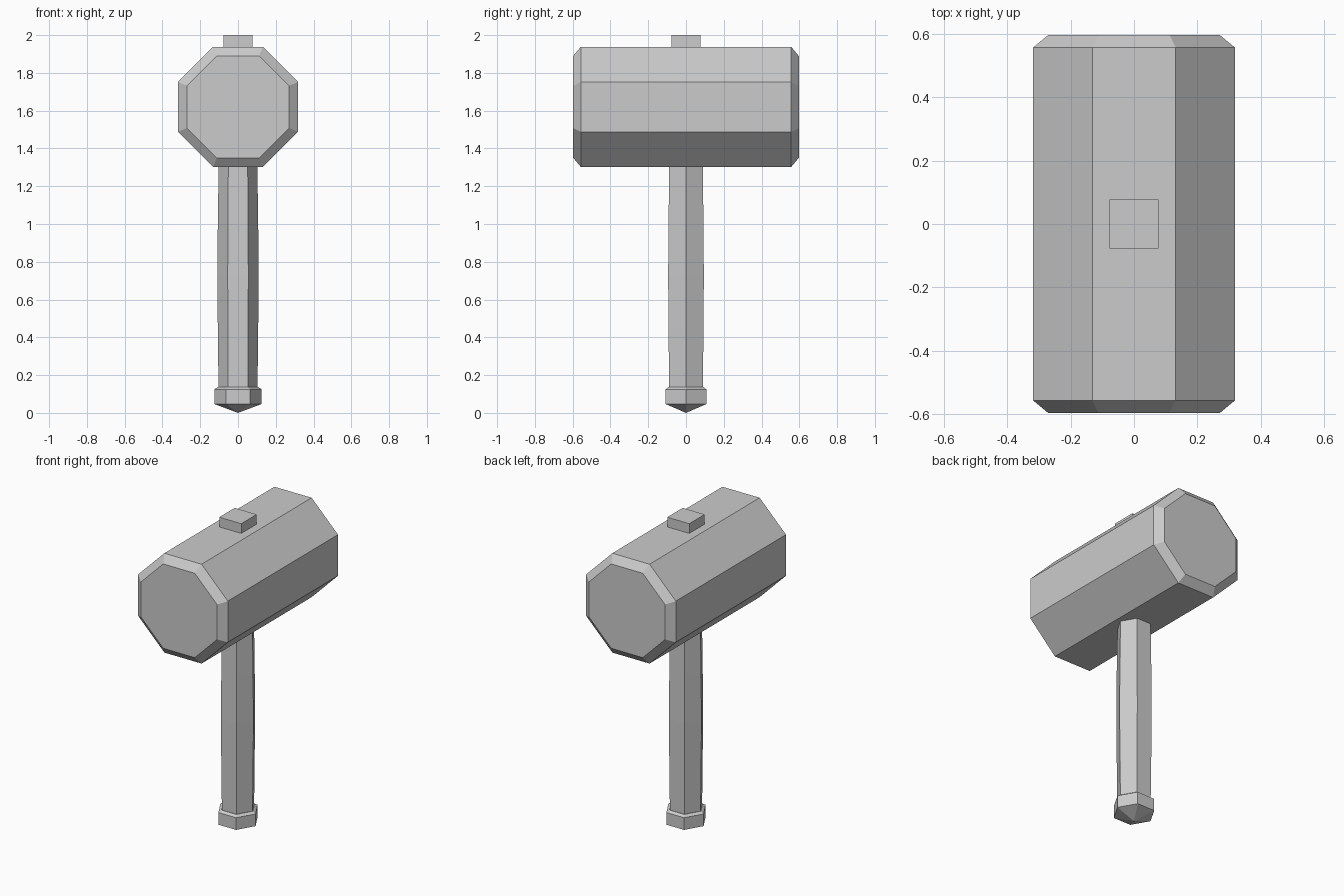
import bpy
from math import sin, cos, pi

if "Cube" in bpy.data.objects:
    bpy.data.objects.remove(bpy.data.objects["Cube"])


def stacked_prism(name, sides, rings, phase=0.0, along_y=False, centre_z=0.0):
    """Flat-faced n-gon rings (height, radius) joined along z or y; radius 0 is a point."""
    verts, loops, faces = [], [], []
    for h, r in rings:
        start = len(verts)
        count = sides if r > 0 else 1
        for i in range(count):
            a = phase + 2 * pi * i / sides
            u, v = r * cos(a), r * sin(a)
            verts.append((u, -h, v + centre_z) if along_y else (u, v, h + centre_z))
        loops.append([start + i % count for i in range(sides)])
    for lo, hi in zip(loops, loops[1:]):
        for i in range(sides):
            j = (i + 1) % sides
            quad = [lo[i], lo[j], hi[j], hi[i]]
            faces.append(list(dict.fromkeys(quad)))
    if rings[0][1] > 0:
        faces.append(loops[0][::-1])
    if rings[-1][1] > 0:
        faces.append(loops[-1])
    mesh = bpy.data.meshes.new(name)
    mesh.from_pydata(verts, [], faces)
    mesh.update()
    obj = bpy.data.objects.new(name, mesh)
    bpy.context.collection.objects.link(obj)
    return obj


# Octagonal head lying along y, with chamfered striking faces
across = 1 / cos(pi / 8)
stacked_prism("hammer_head", 8,
              [(-0.597, 0.27 * across), (-0.557, 0.318 * across),
               (0.557, 0.318 * across), (0.597, 0.27 * across)],
              phase=pi / 8, along_y=True, centre_z=1.62)

# Hexagonal handle, swelling slightly in the middle
stacked_prism("handle", 6,
              [(0.12, 0.103), (0.45, 0.107), (0.72, 0.109), (1.0, 0.107), (1.33, 0.102)])

# Pommel with bevelled top and pointed base
stacked_prism("pommel", 6,
              [(0.0, 0.0), (0.047, 0.125), (0.125, 0.125), (0.137, 0.106)])

# Square end of the handle showing above the head
stacked_prism("top_peg", 4, [(1.92, 0.078 * 2 ** 0.5), (2.0, 0.078 * 2 ** 0.5)], phase=pi / 4)
